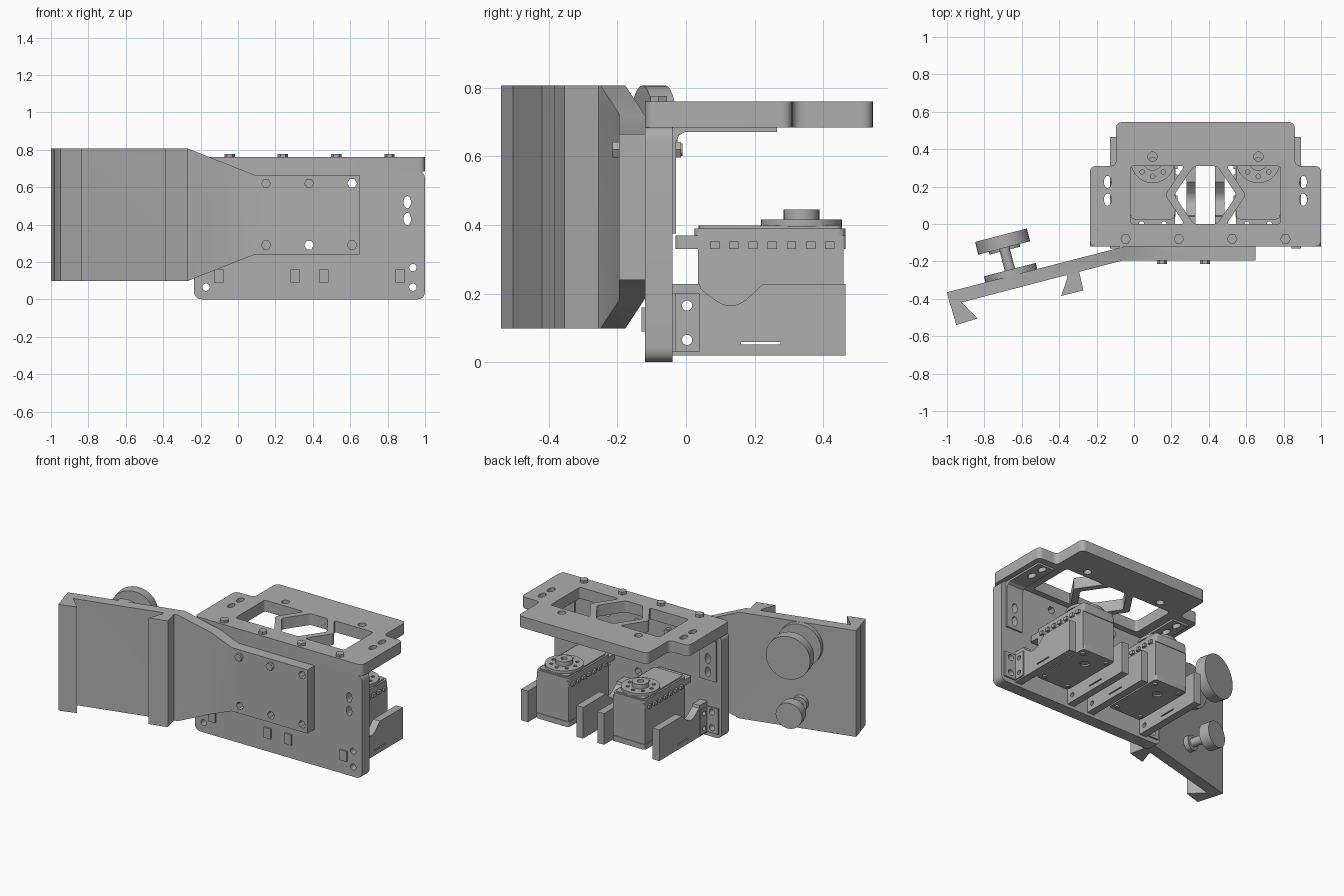
import bpy, bmesh
from math import sin, cos, pi, radians
from mathutils import Matrix, Vector

if "Cube" in bpy.data.objects:
    bpy.data.objects.remove(bpy.data.objects["Cube"], do_unlink=True)

grey = bpy.data.materials.new("machined grey")
grey.use_nodes = True
grey.diffuse_color = (0.42, 0.42, 0.42, 1)
grey.node_tree.nodes["Principled BSDF"].inputs["Base Color"].default_value = grey.diffuse_color

# Maps profile (u, v) and depth w to world axes
FRAMES = {
    "x": Matrix(((0, 0, 1), (1, 0, 0), (0, 1, 0))).to_4x4(),
    "y": Matrix(((1, 0, 0), (0, 0, 1), (0, 1, 0))).to_4x4(),
    "z": Matrix.Identity(4),
}


def circle(u, v, r, n=20, ru=None):
    return [(u + (ru or r) * cos(2 * pi * i / n), v + r * sin(2 * pi * i / n)) for i in range(n)]


def rect(u0, v0, u1, v1):
    return [(u0, v0), (u1, v0), (u1, v1), (u0, v1)]


def rounded(points, r, steps=5):
    """Round every corner of a polygon."""
    out = []
    for i, p in enumerate(points):
        p = Vector(p)
        a = (Vector(points[i - 1]) - p).normalized() * r
        b = (Vector(points[(i + 1) % len(points)]) - p).normalized() * r
        for s in range(steps + 1):
            t = s / steps
            out.append(tuple(p + a * (1 - t) ** 2 + b * t ** 2))
    return out


def prism(name, loops, axis, w0, w1, frame=None):
    """Extrude an outline with holes from w0 to w1 along an axis."""
    curve = bpy.data.curves.new(name, "CURVE")
    curve.dimensions, curve.fill_mode = "2D", "BOTH"
    curve.extrude = (w1 - w0) / 2
    for loop in loops:
        spline = curve.splines.new("POLY")
        spline.points.add(len(loop) - 1)
        for point, (u, v) in zip(spline.points, loop):
            point.co = (u, v, 0, 1)
        spline.use_cyclic_u = True
    temp = bpy.data.objects.new(name, curve)
    bpy.context.collection.objects.link(temp)
    graph = bpy.context.evaluated_depsgraph_get()
    mesh = bpy.data.meshes.new_from_object(temp.evaluated_get(graph))
    bpy.data.objects.remove(temp, do_unlink=True)
    mesh.transform((frame or FRAMES[axis]) @ Matrix.Translation((0, 0, (w0 + w1) / 2)))
    bm = bmesh.new()
    bm.from_mesh(mesh)
    bmesh.ops.remove_doubles(bm, verts=bm.verts, dist=0.0002)
    bmesh.ops.recalc_face_normals(bm, faces=bm.faces)
    for f in bm.faces:
        f.smooth = False
    bm.to_mesh(mesh)
    bm.free()
    mesh.materials.clear()
    mesh.materials.append(grey)
    obj = bpy.data.objects.new(name, mesh)
    bpy.context.collection.objects.link(obj)
    return obj


def box(name, x0, x1, y0, y1, z0, z1):
    return prism(name, [rect(x0, y0, x1, y1)], "z", z0, z1)


MID = 0.382


def mirrored(points):
    return [(2 * MID - u, v) for u, v in points]


# Upright main plate
bolt_holes = [circle(x, z, 0.026, 6) for x in (0.15, 0.38, 0.61) for z in (0.29, 0.62)]
slots = [circle(0.905, z, 0.033, 16, 0.02) for z in (0.43, 0.52)]
corners = [circle(0.935, z, 0.02, 16) for z in (0.065, 0.17)]
side_holes = slots + corners
prism("main_plate", [rounded(rect(-0.235, 0, 1, 0.688), 0.045)] + bolt_holes + side_holes
      + [mirrored(h) for h in side_holes], "y", -0.12, -0.04)

# Stepped top plate with braced windows
right_step = [(1, -0.12), (1, 0.31), (0.86, 0.31), (0.86, 0.545)]
outline = rounded(right_step + mirrored(right_step)[::-1], 0.035)
window = [(-0.02, 0), (0.27, 0), (0.165, 0.155), (0.27, 0.31), (-0.02, 0.31)]
hub = [(0.32, 0), (0.444, 0), (0.55, 0.155), (0.444, 0.31), (0.32, 0.31), (0.214, 0.155)]
top_slots = [circle(0.905, y, 0.033, 16, 0.02) for y in (0.13, 0.225)]
pins = [circle(0.665, 0.36, 0.025)]
prism("top_plate", [outline, rounded(window, 0.02), mirrored(rounded(window, 0.02)), rounded(hub, 0.02)]
      + top_slots + pins + [mirrored(h) for h in top_slots + pins], "z", 0.685, 0.76)
for x in (-0.045, 0.24, 0.525, 0.81):
    prism("top_bolt", [circle(x, -0.08, 0.028, 6)], "z", 0.755, 0.777)

# Angle brackets joining the plates
for flip in (False, True):
    side = mirrored if flip else list
    prism("upper_bracket_upright", [side(rect(0.845, 0.375, 0.965, 0.686))] + [side(s) for s in slots],
          "y", -0.041, -0.029)
    prism("upper_bracket_shelf", [side(rect(0.845, -0.04, 0.965, 0.265))] + [side(s) for s in top_slots],
          "z", 0.672, 0.686)
    (x0, _), (x1, _) = side([(0.845, 0), (0.965, 0)])
    prism("upper_bracket_fillet", [[(-0.03, 0.64), (-0.02, 0.662), (0, 0.673), (-0.03, 0.673)]],
          "x", min(x0, x1), max(x0, x1))
    prism("lower_bracket_back", [side(rect(0.89, 0.03, 0.98, 0.2))] + [side(c) for c in corners],
          "y", -0.041, -0.029)
    (x0, _), (x1, _) = side([(0.885, 0), (0.9, 0)])
    prism("lower_bracket_side", [rect(-0.04, 0.03, 0.04, 0.2), circle(0.003, 0.065, 0.015), circle(0.003, 0.165, 0.015)],
          "x", min(x0, x1), max(x0, x1))

# Motor cradle walls with notch, slot and front tabs
wall = [(-0.04, 0.02), (0.465, 0.02), (0.465, 0.228), (0.225, 0.228), (0.17, 0.178), (0.15, 0.168),
        (0.13, 0.165), (0.11, 0.168), (0.09, 0.178), (0.045, 0.212), (0.04, 0.228), (-0.04, 0.228)]
wall_holes = [rect(0.16, 0.052, 0.275, 0.059), circle(0.003, 0.065, 0.015), circle(0.003, 0.165, 0.015)]
for x in (-0.128, 0.28, 0.434, 0.842):
    prism("cradle_wall", [wall] + wall_holes, "x", x, x + 0.05)
    box("cradle_tab", x, x + 0.05, -0.13, -0.03, 0.09, 0.16)

# Two servo motors
for cx in (0.1, 2 * MID - 0.1):
    w = 0.118
    box("motor_body", cx - w, cx + w, 0.035, 0.46, 0.075, 0.335)
    prism("motor_base_cover", [rounded(rect(cx - w - 0.004, 0.03, cx + w + 0.004, 0.465), 0.02),
                               circle(cx, 0.335, 0.03)], "z", 0.065, 0.1)
    prism("motor_cap", [rounded(rect(cx - w, 0.025, cx + w, 0.465), 0.025)], "z", 0.345, 0.39)
    prism("motor_cap_rim", [rounded(rect(cx - w + 0.012, 0.037, cx + w - 0.012, 0.455), 0.025)], "z", 0.385, 0.398)
    ears = [circle(cx + s * 0.06, 0.0, 0.014, 12) for s in (-1, 1)]
    prism("motor_flange", [rounded(rect(cx - w, -0.03, cx + w, 0.465), 0.012)] + ears, "z", 0.33, 0.37)
    for i in range(7):
        y = 0.07 + i * 0.056
        box("motor_clip", cx - w - 0.015, cx + w + 0.015, y, y + 0.027, 0.33, 0.352)
    for s in (-1, 1):
        for y in (0.07, 0.425):
            prism("motor_screw", [circle(cx + s * 0.09, y, 0.014, 12)], "z", 0.055, 0.07)
    holes = [circle(cx + 0.08 * cos(a * pi / 4), 0.335 + 0.08 * sin(a * pi / 4), 0.012, 10) for a in range(8)]
    prism("motor_horn", [circle(cx, 0.337, 0.118, 40)] + holes, "z", 0.396, 0.416)
    prism("motor_horn_hub", [circle(cx, 0.337, 0.052, 28), circle(cx, 0.337, 0.02, 12)], "z", 0.41, 0.446)

# Bent arm: plan shape intersected with the flared front shape
plan = [(0.65, -0.195), (0.65, -0.12), (-0.05, -0.12), (-1, -0.365), (-0.983, -0.435), (-0.06, -0.195)]
flare = [(0.7, 0.24), (0.7, 0.665), (0.09, 0.665), (-0.27, 0.807), (-1.1, 0.807),
         (-1.1, 0.098), (-0.27, 0.098), (0.09, 0.24)]
arm = prism("bent_arm", [plan], "z", 0, 0.9)
cutter = prism("arm_cutter", [flare] + bolt_holes, "y", -0.6, 0.1)
mod = arm.modifiers.new("flare", "BOOLEAN")
mod.operation, mod.solver, mod.object = "INTERSECT", "EXACT", cutter
shaped = bpy.data.meshes.new_from_object(arm.evaluated_get(bpy.context.evaluated_depsgraph_get()))
arm.modifiers.clear()
arm.data = shaped
bpy.data.objects.remove(cutter, do_unlink=True)

# Dovetail jaws
prism("end_jaw", [[(-1, -0.365), (-0.95, -0.54), (-0.835, -0.505), (-0.925, -0.417), (-0.9, -0.4)]],
      "z", 0.098, 0.807)
prism("inner_jaw", [[(-0.365, -0.265), (-0.355, -0.285), (-0.39, -0.385), (-0.27, -0.355), (-0.295, -0.25)]],
      "z", 0.098, 0.807)

# Arm bolts and nuts
for x in (0.15, 0.38):
    prism("arm_bolt", [circle(x, 0.62, 0.026, 6)], "y", -0.215, -0.18)
    prism("arm_bolt_shaft", [circle(x, 0.62, 0.018, 12)], "y", -0.2, -0.01)
    prism("arm_nut", [circle(x, 0.62, 0.026, 6)], "y", -0.041, -0.015)

# Clamp knobs, square to the sloping arm
for name, z, r_base, r_head, length in (("large", 0.664, 0.143, 0.143, 0.225), ("small", 0.27, 0.05, 0.085, 0.21)):
    frame = Matrix.Translation((-0.655, -0.278, z)) @ Matrix.Rotation(radians(14.5), 4, "Z") @ FRAMES["y"]
    for part, r, w0, w1 in (("washer", r_base, -0.01, 0.035), ("shaft", 0.028, 0, length - 0.03),
                            ("head", r_head, length - 0.07, length)):
        prism(name + "_knob_" + part, [circle(0, 0, r, 40)], "y", w0, w1, frame)

# Smooth the round sides, keep real edges sharp
bpy.ops.object.select_all(action="DESELECT")
for obj in bpy.context.collection.objects:
    if obj.type == "MESH" and grey.name in obj.data.materials:
        obj.select_set(True)
        bpy.context.view_layer.objects.active = obj
bpy.ops.object.shade_smooth_by_angle(angle=radians(25))
